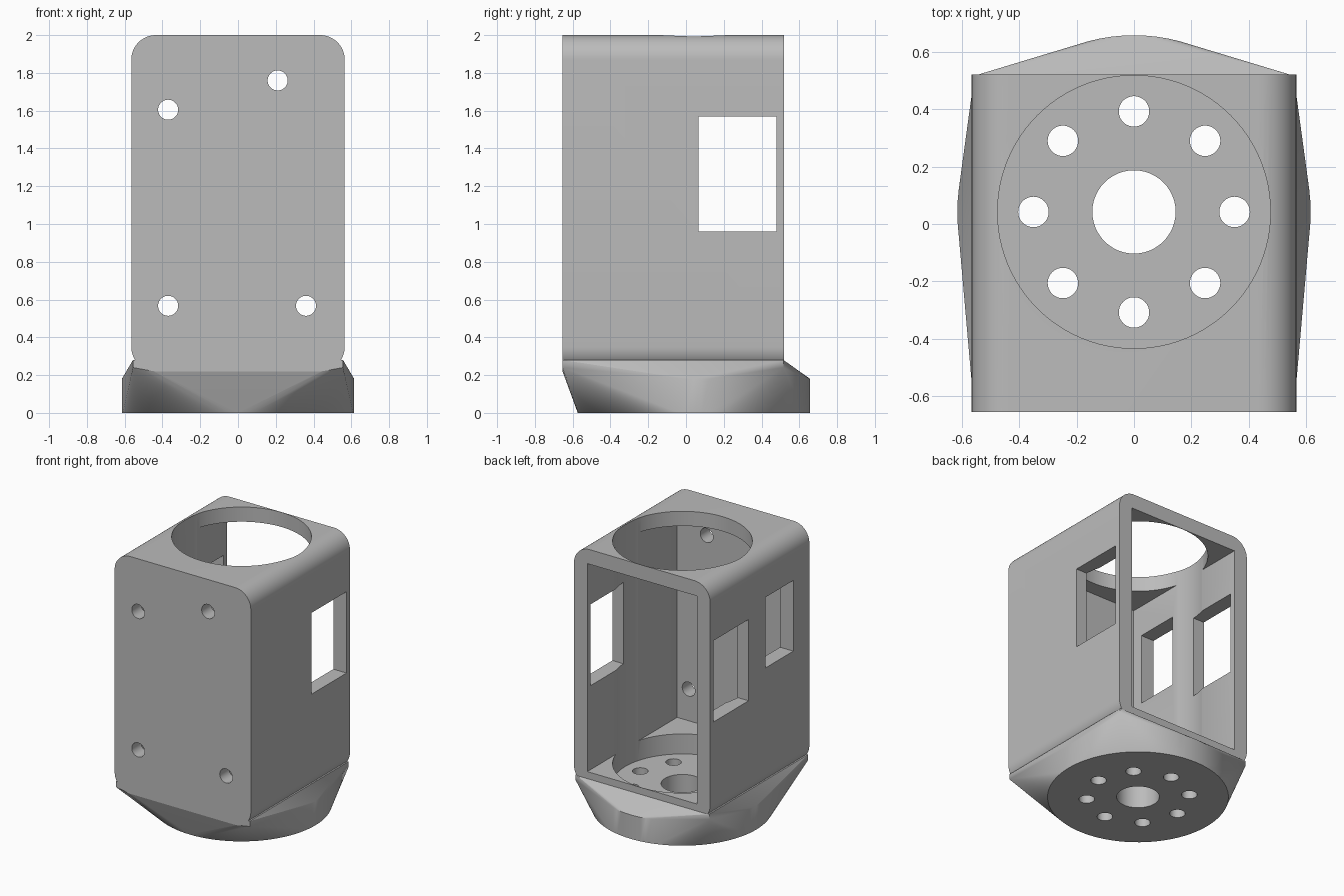
import bpy, bmesh, math
from mathutils import Matrix, Vector

if "Cube" in bpy.data.objects:
    bpy.data.objects.remove(bpy.data.objects["Cube"])

CY = 0.042                      # centre of the round bore
HALF_W, FRONT, BACK = 0.565, -0.655, 0.52
LOW, HIGH, WALL = 0.22, 2.0, 0.11

grey = bpy.data.materials.new("plain grey")
grey.use_nodes = True
grey.diffuse_color = (0.5, 0.5, 0.5, 1)
grey.node_tree.nodes["Principled BSDF"].inputs["Base Color"].default_value = (0.5, 0.5, 0.5, 1)


def finish(name, bm):
    bmesh.ops.recalc_face_normals(bm, faces=bm.faces)
    mesh = bpy.data.meshes.new(name)
    bm.to_mesh(mesh)
    bm.free()
    mesh.materials.append(grey)
    ob = bpy.data.objects.new(name, mesh)
    bpy.context.collection.objects.link(ob)
    return ob


def box(name, lo, hi, round_y=0):
    bm = bmesh.new()
    bmesh.ops.create_cube(bm, size=1)
    for v in bm.verts:
        v.co = [h if c > 0 else l for c, l, h in zip(v.co, lo, hi)]
    if round_y:
        along_y = [e for e in bm.edges if abs(e.verts[0].co.y - e.verts[1].co.y) > 0.1]
        bmesh.ops.bevel(bm, geom=along_y, offset=round_y, segments=12,
                        profile=0.5, affect='EDGES')
    return finish(name, bm)


def rod(name, centre, radius, length, axis='Z', sides=48):
    bm = bmesh.new()
    turn = Matrix.Rotation(math.pi / 2, 4, 'X') if axis == 'Y' else Matrix()
    bmesh.ops.create_cone(bm, cap_ends=True, segments=sides, radius1=radius, radius2=radius,
                          depth=length, matrix=Matrix.Translation(centre) @ turn)
    return finish(name, bm)


def combine(target, tool, operation='DIFFERENCE'):
    mod = target.modifiers.new(tool.name, 'BOOLEAN')
    mod.operation, mod.solver, mod.object = operation, 'EXACT', tool
    tool.hide_render = True
    bpy.context.view_layer.objects.active = target
    bpy.ops.object.modifier_apply(modifier=mod.name)
    bpy.data.objects.remove(tool)


# Rounded rectangular shell
housing = box("motor_housing", (-HALF_W, FRONT, LOW), (HALF_W, BACK, HIGH), round_y=0.13)

# Faceted base: hull between a round foot and the rectangular seat
bm = bmesh.new()
for z in (0, 0.18):
    bmesh.ops.create_circle(bm, radius=0.615, segments=96,
                            matrix=Matrix.Translation((0, CY, z)))
for side in (-1, 1):
    for y in (FRONT + 0.001, BACK - 0.004):
        for x, z in ((0.45, LOW + 0.001), (0.556, 0.24), (0.556, 0.28)):
            bm.verts.new((side * x, y, z))
hull = bmesh.ops.convex_hull(bm, input=bm.verts)
bmesh.ops.delete(bm, geom=[v for v in bm.verts if not v.link_faces], context='VERTS')
bmesh.ops.dissolve_limit(bm, angle_limit=0.001, verts=bm.verts, edges=bm.edges)
combine(housing, finish("faceted_base", bm), 'UNION')

# Open cavity at the back
inner = HALF_W - WALL
combine(housing, box("cavity", (-inner, FRONT + WALL, LOW + WALL), (inner, 1, HIGH - WALL)))

# Tall bore through the roof and down into the base
combine(housing, rod("bore", (0, CY, 1.18), 0.475, 2.0, sides=96))

# Side windows: one pair straight through, one extra on the right wall
combine(housing, box("window_pair", (-1, 0.065, 0.96), (1, 0.48, 1.57)))
combine(housing, box("right_window", (-1, -0.465, 1.13), (-0.3, -0.135, 1.66)))

# Screw holes in the front wall
for x, z in ((-0.37, 1.605), (0.21, 1.76), (-0.37, 0.567), (0.36, 0.567)):
    combine(housing, rod("screw_hole", (x, FRONT, z), 0.053, 0.5, 'Y'))

# Shaft hole and ring of bolt holes in the floor
combine(housing, rod("shaft_hole", (0, CY, 0), 0.145, 0.6))
for i in range(8):
    a = i * math.tau / 8
    combine(housing, rod("bolt_hole", (0.35 * math.cos(a), CY + 0.35 * math.sin(a), 0), 0.053, 0.6))

bpy.ops.object.select_all(action='DESELECT')
housing.select_set(True)
bpy.context.view_layer.objects.active = housing
bpy.ops.object.shade_smooth_by_angle(angle=math.radians(20))
